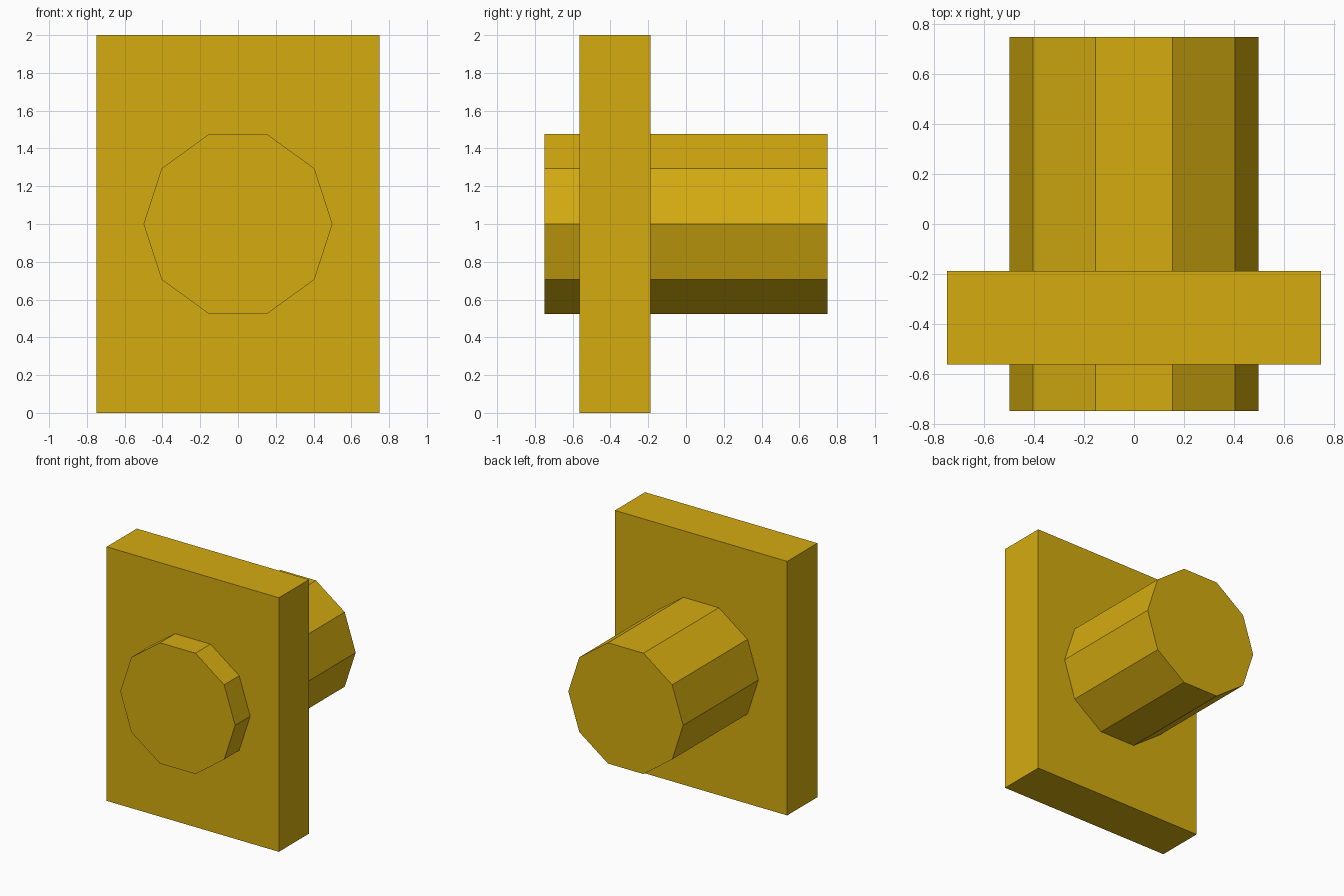
import bpy
import bmesh
import math
from mathutils import Matrix

if "Cube" in bpy.data.objects:
    bpy.data.objects.remove(bpy.data.objects["Cube"])

# Single mustard yellow colour
yellow = bpy.data.materials.new("mustard_yellow")
yellow.diffuse_color = (0.66, 0.41, 0.005, 1.0)
yellow.use_nodes = True
yellow.node_tree.nodes["Principled BSDF"].inputs["Base Color"].default_value = yellow.diffuse_color


def finish(name, bm):
    mesh = bpy.data.meshes.new(name)
    bm.to_mesh(mesh)
    bm.free()
    mesh.materials.append(yellow)
    obj = bpy.data.objects.new(name, mesh)
    bpy.context.collection.objects.link(obj)
    return obj


# Upright rectangular plate
bm = bmesh.new()
bmesh.ops.create_cube(bm, size=1.0, matrix=Matrix.Translation((0, -0.375, 1.0))
                      @ Matrix.Diagonal((1.5, 0.375, 2.0, 1.0)))
finish("plate", bm)

# Ten-sided shaft through the plate, corners pointing left and right
SIDES, RADIUS, HALF_LENGTH = 10, 0.5, 0.75
bm = bmesh.new()
ring = [bm.verts.new((RADIUS * math.cos(math.tau * i / SIDES), -HALF_LENGTH,
                      1.0 + RADIUS * math.sin(math.tau * i / SIDES)))
        for i in range(SIDES)]
front = bm.faces.new(ring)
back = bmesh.ops.extrude_face_region(bm, geom=[front], use_keep_orig=True)
bmesh.ops.translate(bm, vec=(0, 2 * HALF_LENGTH, 0),
                    verts=[v for v in back["geom"] if isinstance(v, bmesh.types.BMVert)])
bmesh.ops.recalc_face_normals(bm, faces=bm.faces)
finish("shaft", bm)
